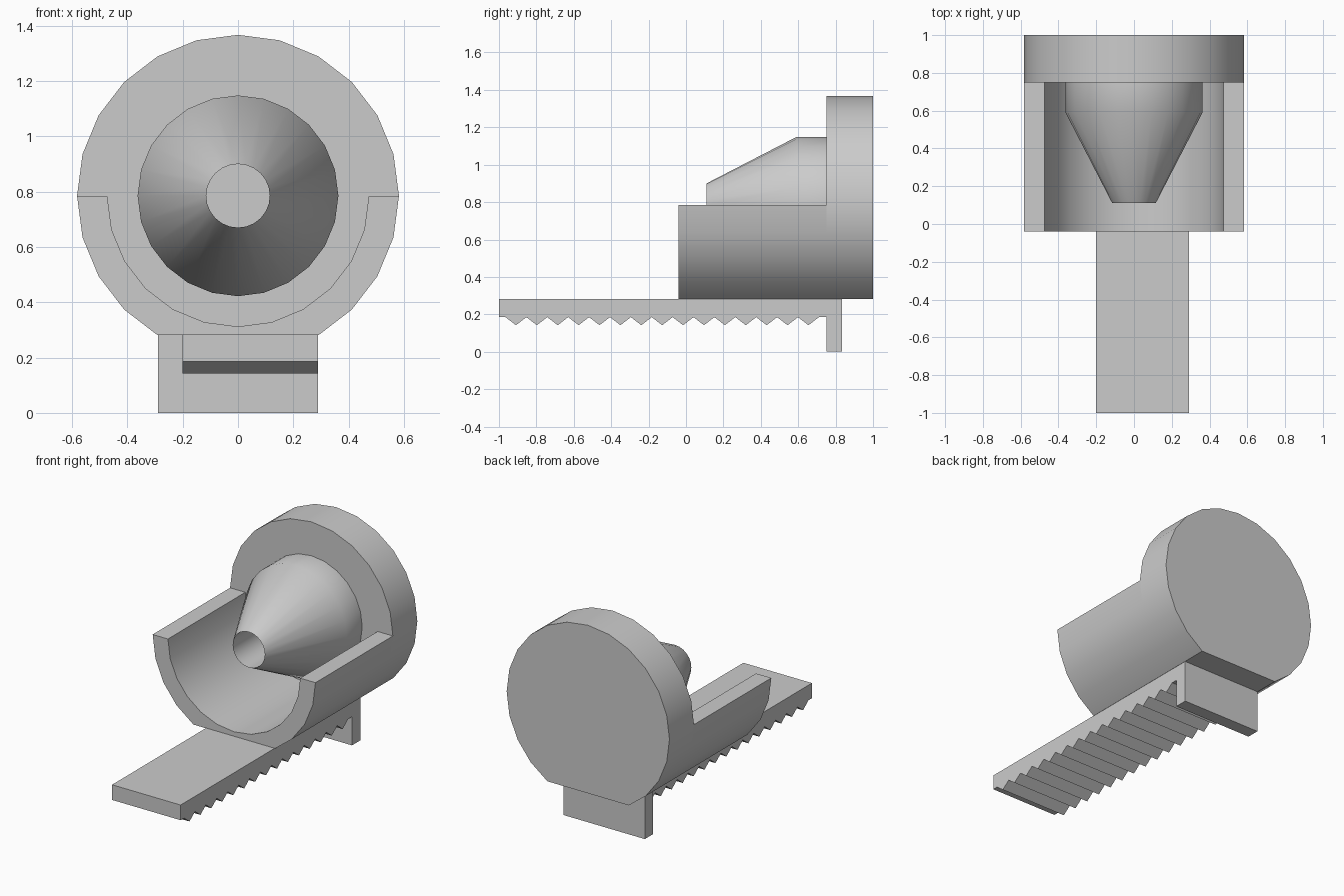
import bpy, bmesh, math

cube = bpy.data.objects.get("Cube")
if cube:
    bpy.data.objects.remove(cube, do_unlink=True)

GREY = (0.6, 0.6, 0.6, 1)
mat = bpy.data.materials.new("light_grey")
mat.use_nodes = True
mat.diffuse_color = GREY
mat.node_tree.nodes["Principled BSDF"].inputs["Base Color"].default_value = GREY

AXIS_Z, RADIUS, BORE, SEGS = 0.785, 0.582, 0.473, 24
DISC_Y = 0.75


def finish(name, bm):
    bmesh.ops.recalc_face_normals(bm, faces=bm.faces)
    mesh = bpy.data.meshes.new(name)
    bm.to_mesh(mesh)
    bm.free()
    mesh.materials.append(mat)
    ob = bpy.data.objects.new(name, mesh)
    bpy.context.collection.objects.link(ob)
    bpy.ops.object.select_all(action='DESELECT')
    ob.select_set(True)
    bpy.context.view_layer.objects.active = ob
    bpy.ops.object.shade_smooth_by_angle(angle=math.radians(30))
    return ob


def prism(name, start, offset):
    """Extrude a closed outline along an offset."""
    bm = bmesh.new()
    face = bm.faces.new([bm.verts.new(p) for p in start])
    ext = bmesh.ops.extrude_face_region(bm, geom=[face])
    moved = [g for g in ext["geom"] if isinstance(g, bmesh.types.BMVert)]
    bmesh.ops.translate(bm, verts=moved, vec=offset)
    return finish(name, bm)


def ring_point(radius, step, y):
    a = math.tau * step / SEGS
    return (radius * math.cos(a), y, AXIS_Z + radius * math.sin(a))


# Outline steps: leaving out the lowest points makes the flat underside
flat = range(17, 20)
disc = [ring_point(RADIUS, i, DISC_Y) for i in range(SEGS) if i not in flat]
prism("back_disc", disc, (0, 0.25, 0))

# Half-round trough in front of the disc
outer = [ring_point(RADIUS, i, -0.04) for i in range(12, 25) if i not in flat]
inner = [ring_point(BORE, i, -0.04) for i in range(24, 11, -1)]
prism("trough", outer + inner, (0, DISC_Y + 0.04, 0))

# Hollow cone with a short straight collar, revolved about the trough axis
profile = [(0.115, DISC_Y), (0.115, 0.11), (0.363, 0.59), (0.363, DISC_Y)]
bm = bmesh.new()
rings = [[bm.verts.new(ring_point(r, i, y)) for i in range(SEGS)]
         for r, y in profile]
for k, ring in enumerate(rings):
    nxt = rings[(k + 1) % len(rings)]
    for i in range(SEGS):
        j = (i + 1) % SEGS
        bm.faces.new((ring[i], ring[j], nxt[j], nxt[i]))
finish("hollow_cone", bm)

# Toothed rack under the trough
TOP, ROOT, TIP, PITCH, TEETH = 0.283, 0.185, 0.142, 0.1117, 15
rack = [(-0.2, DISC_Y, TOP), (-0.2, -1, TOP), (-0.2, -1, ROOT)]
for i in range(TEETH):
    y = -0.965 + i * PITCH
    rack += [(-0.2, y, ROOT), (-0.2, y + PITCH / 2, TIP)]
rack += [(-0.2, -0.965 + TEETH * PITCH, ROOT), (-0.2, DISC_Y, ROOT)]
prism("toothed_rack", rack, (0.49, 0, 0))

# Stop plate hanging below the disc
stop = [(-0.29, DISC_Y, 0), (0.29, DISC_Y, 0),
        (0.29, DISC_Y, TOP), (-0.29, DISC_Y, TOP)]
prism("stop_plate", stop, (0, 0.085, 0))
